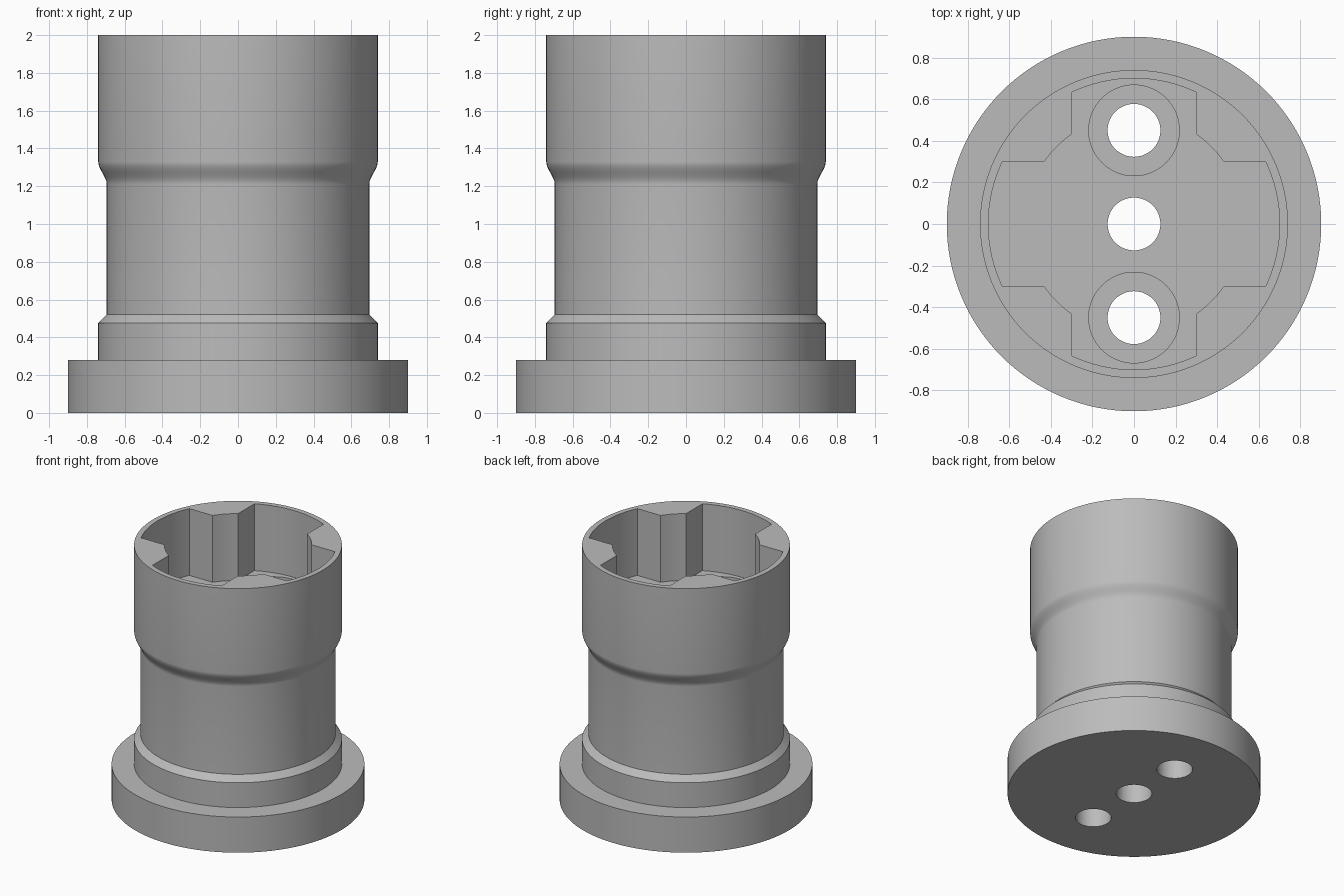
import bpy, bmesh
from math import asin, cos, sin, pi, tau

cube = bpy.data.objects.get("Cube")
if cube:
    bpy.data.objects.remove(cube, do_unlink=True)

grey = bpy.data.materials.new("satin_grey")
grey.use_nodes = True
colour = (0.5, 0.5, 0.5, 1)
grey.diffuse_color = colour
grey.node_tree.nodes["Principled BSDF"].inputs["Base Color"].default_value = colour


def make_object(name, bm):
    bmesh.ops.recalc_face_normals(bm, faces=bm.faces)
    mesh = bpy.data.meshes.new(name)
    bm.to_mesh(mesh)
    bm.free()
    obj = bpy.data.objects.new(name, mesh)
    mesh.materials.append(grey)
    bpy.context.collection.objects.link(obj)
    return obj


def lathe(name, profile, segments=128):
    """Revolve (radius, z) points about z, capping both ends."""
    bm = bmesh.new()
    rings = [[bm.verts.new((r * cos(tau * i / segments), r * sin(tau * i / segments), z))
              for i in range(segments)] for r, z in profile]
    for low, high in zip(rings, rings[1:]):
        for i in range(segments):
            j = (i + 1) % segments
            bm.faces.new((low[i], low[j], high[j], high[i]))
    bm.faces.new(rings[0])
    bm.faces.new(rings[-1])
    return make_object(name, bm)


def prism(name, outline, z0, z1):
    """Extrude a closed xy outline from z0 to z1."""
    bm = bmesh.new()
    face = bm.faces.new([bm.verts.new((x, y, z0)) for x, y in outline])
    top = bmesh.ops.extrude_face_region(bm, geom=[face])["geom"]
    bmesh.ops.translate(bm, vec=(0, 0, z1 - z0),
                        verts=[v for v in top if isinstance(v, bmesh.types.BMVert)])
    return make_object(name, bm)


def arc(radius, start, end, steps, cx=0, cy=0):
    angles = [start + (end - start) * i / steps for i in range(steps + 1)]
    return [(cx + radius * cos(a), cy + radius * sin(a)) for a in angles]


# Flanged body with a chamfered collar and a softly blended upper sleeve
waist, sleeve, blend_low, blend_high = 0.695, 0.74, 1.21, 1.33
profile = [(0.9, 0), (0.9, 0.28), (sleeve, 0.28), (sleeve, 0.475), (waist, 0.52)]
for i in range(13):
    t = i / 12
    profile.append((waist + (sleeve - waist) * t * t * (3 - 2 * t),
                    blend_low + (blend_high - blend_low) * t))
profile.append((sleeve, 2))
body = lathe("flanged_socket_body", profile)

# Cross-shaped socket: four wide arms joined by a round core
floor_z, arm_half, arm_r, core_r = 1.475, 0.3, 0.7, 0.525
arm_a, core_a = asin(arm_half / arm_r), asin(arm_half / core_r)
outline = []
for quarter in range(4):
    turn = quarter * pi / 2
    outline += arc(arm_r, turn - arm_a, turn + arm_a, 16)
    outline += arc(core_r, turn + core_a, turn + pi / 2 - core_a, 8)
cutters = [prism("socket_cutter", outline, floor_z, 2.2)]

# Three through holes, the outer two counterbored
for y in (-0.45, 0, 0.45):
    cutters.append(prism("hole_cutter", arc(0.127, 0, tau * 47 / 48, 47, cy=y), -0.2, 1.7))
    if y:
        cutters.append(prism("counterbore_cutter", arc(0.218, 0, tau * 63 / 64, 63, cy=y),
                             floor_z - 0.2, 1.75))

# Apply the cuts
bpy.ops.object.select_all(action="DESELECT")
bpy.context.view_layer.objects.active = body
body.select_set(True)
for cutter in cutters:
    cutter.hide_render = True
    mod = body.modifiers.new("cut", "BOOLEAN")
    mod.operation = "DIFFERENCE"
    mod.solver = "EXACT"
    mod.object = cutter
    bpy.ops.object.modifier_apply(modifier=mod.name)
    bpy.data.objects.remove(cutter, do_unlink=True)

bpy.ops.object.shade_smooth_by_angle(angle=pi / 6)
